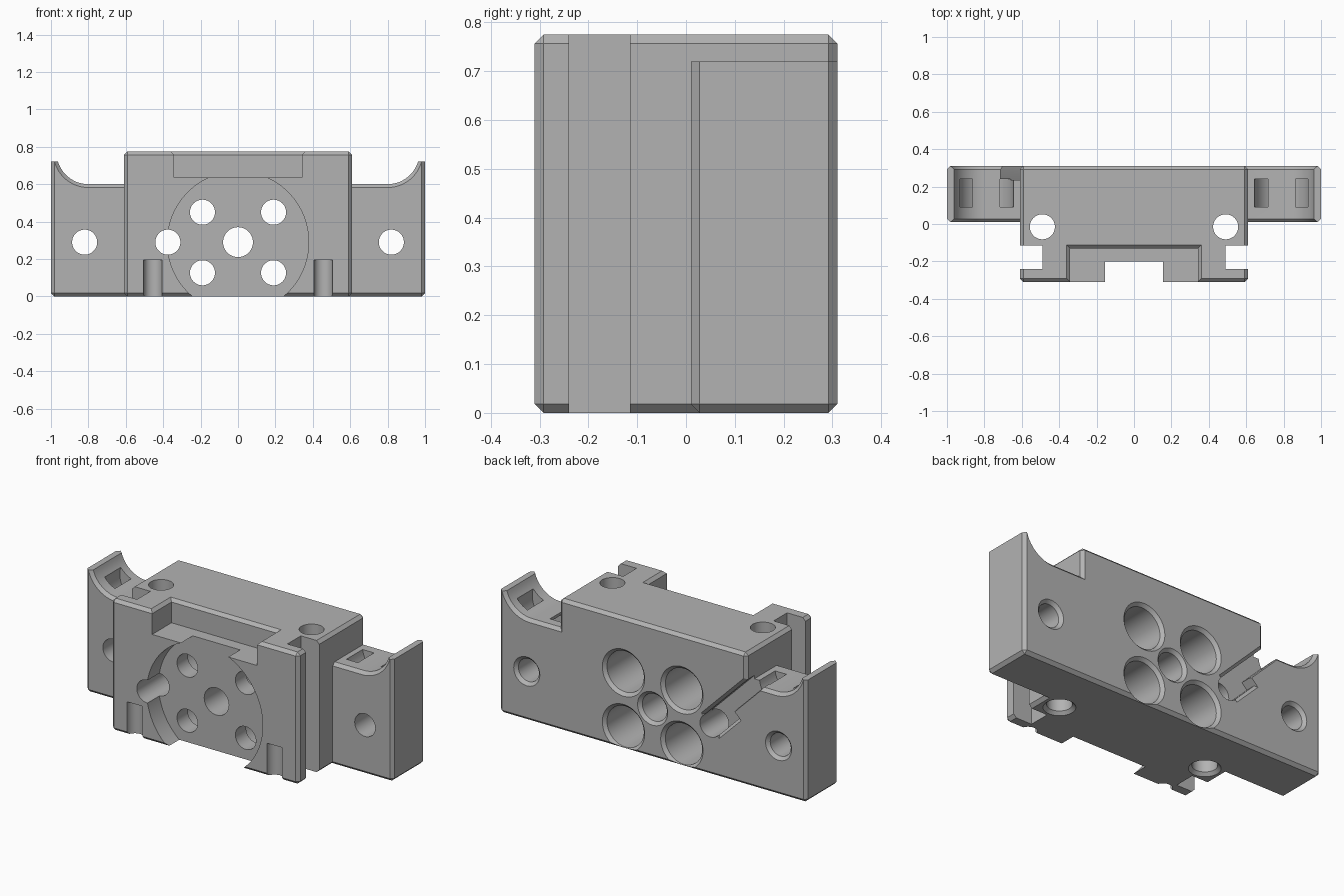
import bpy, bmesh, math
from mathutils import Vector

cube = bpy.data.objects.get("Cube")
if cube:
    bpy.data.objects.remove(cube, do_unlink=True)

grey = bpy.data.materials.new("plain grey")
grey.use_nodes = True
tone = (0.45, 0.45, 0.45, 1)
grey.diffuse_color = tone
grey.node_tree.nodes["Principled BSDF"].inputs["Base Color"].default_value = tone


def finish(name, bm):
    bmesh.ops.recalc_face_normals(bm, faces=bm.faces[:])
    mesh = bpy.data.meshes.new(name)
    bm.to_mesh(mesh)
    bm.free()
    mesh.materials.append(grey)
    obj = bpy.data.objects.new(name, mesh)
    bpy.context.scene.collection.objects.link(obj)
    return obj


def loft(name, sections, ring=False):
    """Skin a list of equal point loops; a ring closes on itself, otherwise caps are added."""
    bm = bmesh.new()
    loops = [[bm.verts.new(p) for p in s] for s in sections]
    pairs = list(zip(loops, loops[1:])) + ([(loops[-1], loops[0])] if ring else [])
    for a, b in pairs:
        for i in range(len(a)):
            j = (i + 1) % len(a)
            bm.faces.new((a[i], a[j], b[j], b[i]))
    if not ring:
        bm.faces.new(loops[0])
        bm.faces.new(loops[-1])
    return finish(name, bm)


def box(name, x, y, z, chamfer=0):
    bm = bmesh.new()
    bmesh.ops.create_cube(bm, size=1)
    for v in bm.verts:
        v.co = [lo + (hi - lo) * (c + 0.5) for c, (lo, hi) in zip(v.co, (x, y, z))]
    if chamfer:
        bmesh.ops.bevel(bm, geom=bm.edges[:], offset=chamfer, segments=1, affect='EDGES')
    return finish(name, bm)


def lathe(name, centre, axis, steps, ring=False, sides=48):
    """Round cutter along y or z from (position, radius) steps."""
    loops = []
    for t, r in steps:
        loop = []
        for i in range(sides):
            a = math.tau * i / sides
            u, v = centre[0] + r * math.cos(a), centre[1] + r * math.sin(a)
            loop.append((u, t, v) if axis == 'y' else (u, v, t))
        loops.append(loop)
    return loft(name, loops, ring)


def combine(target, tool, operation='DIFFERENCE'):
    mod = target.modifiers.new("boolean", 'BOOLEAN')
    mod.operation, mod.object, mod.solver = operation, tool, 'EXACT'
    deps = bpy.context.evaluated_depsgraph_get()
    result = bpy.data.meshes.new_from_object(target.evaluated_get(deps))
    target.modifiers.clear()
    target.data = result
    bpy.data.objects.remove(tool, do_unlink=True)


FRONT, BACK, MID, C = -0.31, 0.31, 0.29, 0.018
WING = 0.01

# Back plate with its two wings
plate = box("back_plate", (-1, 1), (WING, BACK), (0, 1), C)
combine(plate, box("plate_top_cut", (-2, 2), (-1, 1), (0.72, 2)))


def saddle(side, y, r):
    pts = [(0.45, 0.77 - r)]
    for i in range(17):
        a = math.radians(270 + 90 * i / 16)
        pts.append((0.8 + r * math.cos(a), 0.77 + r * math.sin(a)))
    pts += [(0.8 + r, 0.9), (0.45, 0.9)]
    return [(side * x, y, z) for x, z in pts]


# Curved wing tops with chamfered rims
for side in (-1, 1):
    steps = [(WING - C, 0.17 + 2 * C), (WING + C, 0.17), (BACK - C, 0.17), (BACK + C, 0.17 + 2 * C)]
    combine(plate, loft("saddle_cut", [saddle(side, y, r) for y, r in steps]))

# Main block with side grooves
body = box("carriage_body", (-0.61, 0.61), (FRONT, BACK), (0, 0.775), C)
for side in (-1, 1):
    xs = sorted((side * 0.49, side * 0.8))
    combine(body, box("groove_cut", xs, (-0.24, -0.115), (-1, 2)))
combine(body, plate, 'UNION')

# Front top pocket with flared rim
pocket = []
for z, w, y in [(0.635, 0.342, -0.13), (0.757, 0.342, -0.13), (0.793, 0.378, -0.094)]:
    pocket.append([(-w, -0.5, z), (w, -0.5, z), (w, y, z), (-w, y, z)])
combine(body, loft("pocket_cut", pocket))

# Round front recess
combine(body, lathe("recess_cut", (0, MID), 'y', [(-0.5, 0.378), (-0.2, 0.378)], sides=96))

# Holes running front to back
for x, r in [(0, 0.08), (-0.82, 0.067), (0.82, 0.067)]:
    steps = [(-0.5, r), (BACK - C, r), (BACK + C, r + 2 * C)]
    combine(body, lathe("through_hole", (x, MID), 'y', steps))
combine(body, lathe("offset_hole", (-0.375, MID), 'y', [(-0.5, 0.067), (0.5, 0.067)]))
for x in (-0.19, 0.19):
    for z in (0.126, 0.45):
        steps = [(-0.5, 0.067), (-0.1, 0.067), (-0.1, 0.12), (BACK - C, 0.12), (BACK + C, 0.12 + 2 * C)]
        combine(body, lathe("stepped_hole", (x, z), 'y', steps))

for side in (-1, 1):
    # Vertical holes, countersunk below
    steps = [(-C, 0.067 + 2 * C), (C, 0.067), (1, 0.067)]
    combine(body, lathe("vertical_hole", (side * 0.49, -0.015), 'z', steps))
    # Rounded notches at the foot of the front
    combine(body, lathe("foot_notch", (side * 0.455, FRONT), 'z', [(-0.1, 0.05), (0.195, 0.05)]))
    # Curved strap slots in the wings
    steps = [(0.09, 0.075), (0.09, 0.148), (0.24, 0.148), (0.24, 0.075)]
    combine(body, lathe("strap_slot", (side * 0.79, 0.62), 'y', steps, ring=True))

# Diagonal cable channel on the back
along, across = Vector((-1, 0, 1)).normalized(), Vector((1, 0, 1)).normalized()
outline = [(0, -0.067), (0.2, -0.067), (0.2, -0.02), (0.55, -0.02), (0.55, 0.067), (0, 0.067)]
channel = []
for y, k in [(0.235, 1), (BACK - C, 1), (BACK + C, 1.5)]:
    channel.append([Vector((-0.375, y, MID)) + along * s + across * w * k for s, w in outline])
combine(body, loft("channel_cut", channel))

# Smooth the round walls, keep edges crisp
bpy.ops.object.select_all(action='DESELECT')
body.select_set(True)
bpy.context.view_layer.objects.active = body
bpy.ops.object.shade_smooth_by_angle(angle=math.radians(25))
